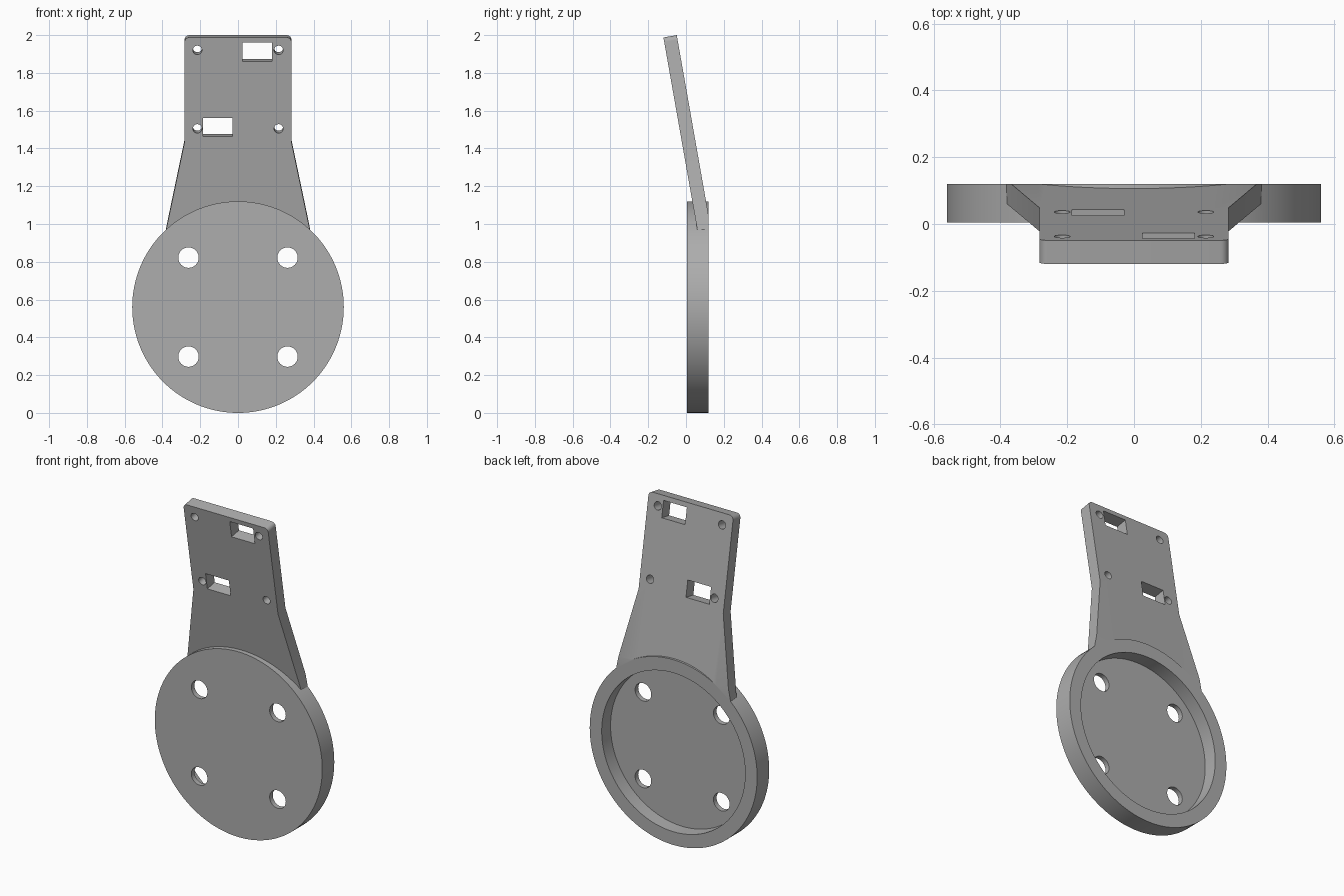
import bpy, bmesh
from math import radians, cos, sin, pi
from mathutils import Matrix

old = bpy.data.objects.get("Cube")
if old:
    bpy.data.objects.remove(old, do_unlink=True)

grey = bpy.data.materials.new("mid_grey")
grey.use_nodes = True
COLOUR = (0.42, 0.42, 0.42, 1)
grey.diffuse_color = COLOUR
grey.node_tree.nodes["Principled BSDF"].inputs["Base Color"].default_value = COLOUR

DISC_Z, DISC_R = 0.56, 0.56
FRONT, BACK = 0.005, 0.12
THICK = 0.0716
# Frame of the leaning plate: x across, y through it, z along it
LEAN = Matrix.Translation((0, 0.059, 0.975)) @ Matrix.Rotation(radians(10), 4, 'X')


def prism(name, points, y0, y1, frame=Matrix()):
    """Extrude an x-z outline from y0 to y1."""
    bm = bmesh.new()
    face = bm.faces.new([bm.verts.new((x, y0, z)) for x, z in points])
    ext = bmesh.ops.extrude_face_region(bm, geom=[face])
    verts = [g for g in ext["geom"] if isinstance(g, bmesh.types.BMVert)]
    bmesh.ops.translate(bm, verts=verts, vec=(0, y1 - y0, 0))
    bmesh.ops.recalc_face_normals(bm, faces=bm.faces)
    bm.transform(frame)
    mesh = bpy.data.meshes.new(name)
    bm.to_mesh(mesh)
    bm.free()
    mesh.materials.append(grey)
    ob = bpy.data.objects.new(name, mesh)
    bpy.context.collection.objects.link(ob)
    return ob


def circle(x, z, r, n):
    return [(x + r * cos(2 * pi * i / n), z + r * sin(2 * pi * i / n)) for i in range(n)]


def box(x0, x1, z0, z1):
    return [(x0, z0), (x1, z0), (x1, z1), (x0, z1)]


def combine(target, tool, operation='DIFFERENCE'):
    """Apply a boolean and remove its tool."""
    tool.hide_render = True
    mod = target.modifiers.new(tool.name, 'BOOLEAN')
    mod.operation, mod.solver, mod.object = operation, 'EXACT', tool
    bpy.context.view_layer.objects.active = target
    bpy.ops.object.modifier_apply(modifier=mod.name)
    bpy.data.objects.remove(tool, do_unlink=True)


# Round mounting cup
bracket = prism("mounting_bracket", circle(0, DISC_Z, DISC_R, 128), FRONT, BACK)

# Leaning plate: flared foot, straight sides, rounded top corners
TOP, HALF, ROUND = 1.028, 0.283, 0.025
corner = [(HALF - ROUND + ROUND * cos(a * pi / 12), TOP - ROUND + ROUND * sin(a * pi / 12))
          for a in range(7)]
right = [(0.406, -0.13), (HALF, 0.466)] + corner
outline = right + [(-x, z) for x, z in reversed(right)]
plate = prism("leaning_plate", outline, 0, THICK, LEAN)
combine(bracket, plate, 'UNION')

# Trim the plate foot flush with the back, then hollow the cup
combine(bracket, prism("back_trim", box(-1, 1, -1, 1.5), BACK, 0.5))
combine(bracket, prism("cup_recess", circle(0, DISC_Z, 0.48, 128), 0.035, 0.4))

# Four mounting holes in the cup floor
for sx in (-1, 1):
    for sz in (-1, 1):
        hole = circle(sx * 0.262, DISC_Z + sz * 0.262, 0.054, 48)
        combine(bracket, prism("cup_hole", hole, -0.1, 0.3))

# Four screw holes and two slots square through the plate
for sx in (-1, 1):
    for z in (0.538, 0.96):
        hole = circle(sx * 0.215, z, 0.024, 32)
        combine(bracket, prism("screw_hole", hole, -0.1, 0.2, LEAN))
for x, z in ((0.103, 0.95), (-0.108, 0.546)):
    slot = box(x - 0.078, x + 0.078, z - 0.05, z + 0.05)
    combine(bracket, prism("cable_slot", slot, -0.1, 0.2, LEAN))

bpy.ops.object.select_all(action='DESELECT')
bracket.select_set(True)
bpy.context.view_layer.objects.active = bracket
bpy.ops.object.shade_smooth_by_angle(angle=radians(30))
